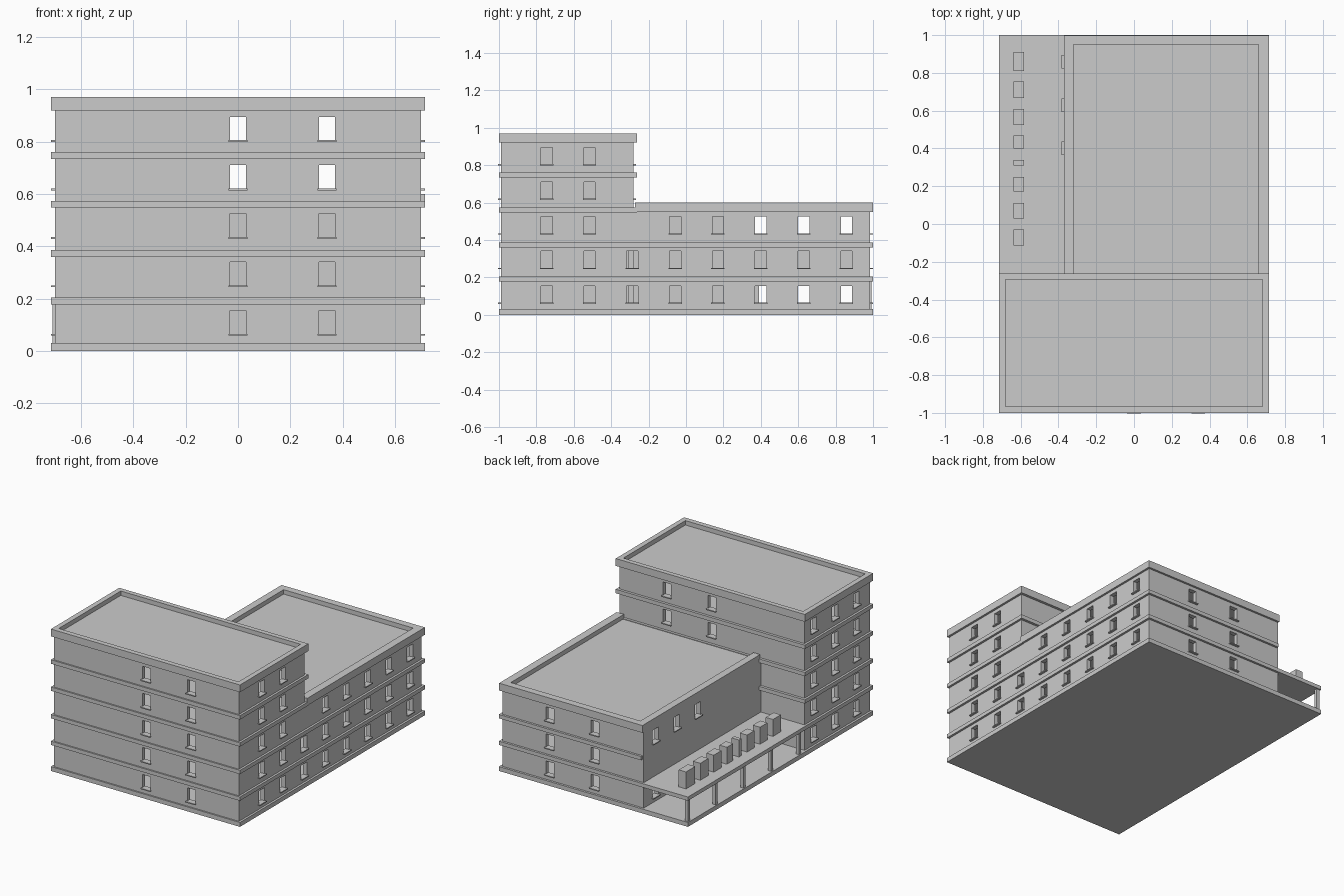
import bpy, bmesh

if "Cube" in bpy.data.objects:
    bpy.data.objects.remove(bpy.data.objects["Cube"])


def finish(name, bm):
    me = bpy.data.meshes.new(name)
    bmesh.ops.recalc_face_normals(bm, faces=bm.faces)
    bm.to_mesh(me)
    bm.free()
    ob = bpy.data.objects.new(name, me)
    bpy.context.collection.objects.link(ob)
    return ob


def boxes(name, specs):
    """One object from boxes given as (x0, x1, y0, y1, z0, z1)."""
    bm = bmesh.new()
    for x0, x1, y0, y1, z0, z1 in specs:
        for v in bmesh.ops.create_cube(bm, size=1)["verts"]:
            v.co = (x1 if v.co.x > 0 else x0,
                    y1 if v.co.y > 0 else y0,
                    z1 if v.co.z > 0 else z0)
    return finish(name, bm)


def prism(name, outline, z0, z1):
    bm = bmesh.new()
    f = bm.faces.new([bm.verts.new((x, y, z0)) for x, y in outline])
    ext = bmesh.ops.extrude_face_region(bm, geom=[f])["geom"]
    for v in ext:
        if isinstance(v, bmesh.types.BMVert):
            v.co.z = z1
    return finish(name, bm)


def cut(ob, cutter_specs):
    cutter = boxes("cutter", cutter_specs)
    cutter.hide_render = True
    m = ob.modifiers.new("cut", 'BOOLEAN')
    m.operation, m.solver, m.object = 'DIFFERENCE', 'EXACT', cutter
    bpy.context.view_layer.objects.active = ob
    bpy.ops.object.modifier_apply(modifier=m.name)
    bpy.data.objects.remove(cutter)


# Main dimensions
STEP = 0.185                    # storey height
T = 0.03                        # wall thickness
XW = 0.70                       # side wall plane
YF, YT, YB = -0.99, -0.28, 0.985  # front wall, tower back wall, rear wall
XL = -0.37                      # left wall of the low wing
holes, sills = [], []


def window(axis, plane, side, pos, floor):
    """Opening and sill in the wall at plane, facing outward along side."""
    z = 0.065 + STEP * floor
    d = (plane - 0.04, plane + 0.04)
    s = sorted((plane - side * 0.02, plane + side * 0.014))
    w, ws = (pos - 0.03, pos + 0.03), (pos - 0.036, pos + 0.036)
    zs = (z - 0.006, z + 0.001)
    if axis == 'x':
        holes.append((*d, *w, z, z + 0.09))
        sills.append((*s, *ws, *zs))
    else:
        holes.append((*w, *d, z, z + 0.09))
        sills.append((*ws, *s, *zs))


# Window layout
for floor in range(5):
    for x in (0.0, 0.34):
        window('y', YF, -1, x, floor)
        if floor > 2:
            window('y', YT, 1, x, floor)
        else:
            window('y', YB, 1, x, floor)
    for y in (-0.84, -0.61, -0.38):
        window('x', -XW, -1, y, floor)
    ys = [-0.745 + 0.229 * i for i in range(8)]
    if floor == 2:
        ys.pop(2)
    if floor > 2:
        ys = ys[:2]
    for y in ys:
        window('x', XW, 1, y, floor)
    if floor in (0, 2):
        for y in ys[-3:]:
            window('x', XL, -1, y, floor)

# Walls of the tower and the low wing
tower = boxes("tower_walls", [(-XW, XW, YF, YT, 0.02, 0.93)])
cut(tower, [(-XW + T, XW - T, YF + T, YT - T, -0.1, 1.1)])
cut(tower, holes)
wing = boxes("wing_walls", [(XL, XW, YT, YB, 0.02, 0.55)])
cut(wing, [(XL + T, XW - T, YT - 0.1, YB - T, -0.1, 1.1)])
cut(wing, holes)
boxes("window_sills", sills)

# Floor slabs that show as bands; the second one carries on as the canopy
E, TB = 0.715, -0.262           # slab edge, tower slab back edge
boxes("ground_slab", [(-E, E, -1, 1, 0, 0.03)])
boxes("canopy_floor_slab", [(-E, E, -1, 1, 0.178, 0.204)])
prism("third_floor_slab",
      [(-E, -1), (E, -1), (E, 1), (XL + 0.01, 1), (XL + 0.01, TB), (-E, TB)],
      0.36, 0.386)
boxes("fourth_floor_slab", [(-E, E, -1, TB, 0.548, 0.574)])
boxes("fifth_floor_slab", [(-E, E, -1, TB, 0.733, 0.76)])

# Roofs with raised parapets
roof = boxes("tower_roof", [(-E, E, -1, TB, 0.92, 0.97)])
cut(roof, [(-0.68, 0.68, -0.965, -0.295, 0.94, 1.1)])
low = boxes("wing_roof", [(XL, E - 0.001, TB - 0.01, 0.999, 0.55, 0.60)])
cut(low, [(-0.32, 0.66, -0.4, 0.95, 0.57, 1.1)])

# Canopy pillars
boxes("canopy_pillars", [(-0.708, -0.685, y - 0.011, y + 0.011, 0.03, 0.178)
                         for y in (0.98, 0.68, 0.38, 0.08, -0.22)])

# Plain sign blocks standing on the canopy
spans = [(0.81, 0.91), (0.667, 0.755), (0.525, 0.61), (0.40, 0.468),
         (0.31, 0.338), (0.172, 0.25), (0.03, 0.11), (-0.115, -0.03)]
boxes("sign_blocks", [(-0.637, -0.582, a, b, 0.204, 0.32) for a, b in spans])
